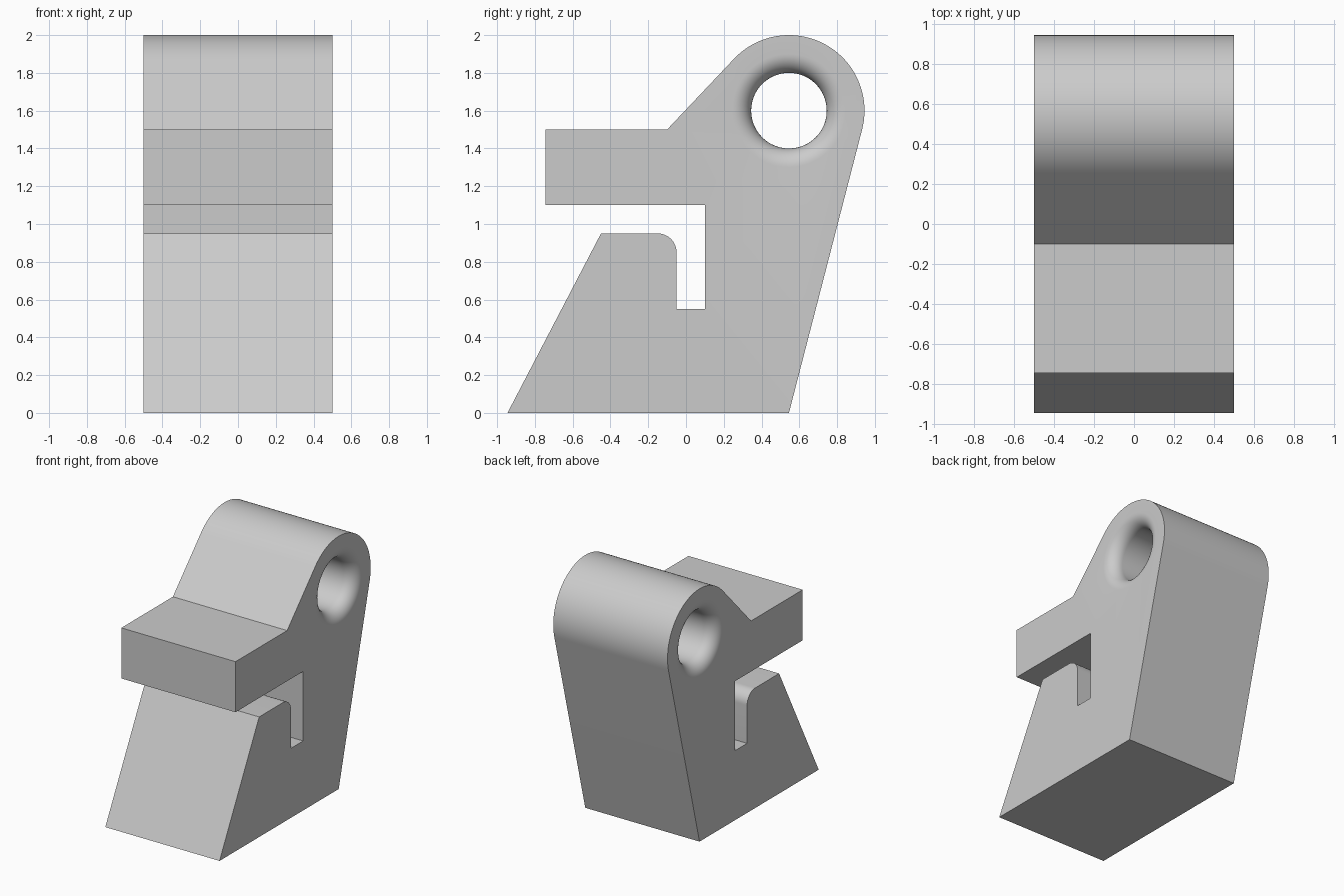
import bpy, bmesh
from math import sin, cos, pi, acos, atan2, hypot, radians

if "Cube" in bpy.data.objects:
    bpy.data.objects.remove(bpy.data.objects["Cube"], do_unlink=True)

HALF = 0.5                  # half the width
EYE = (0.545, 1.6)          # centre of the eye in y, z
EYE_R, HOLE_R, FILLET = 0.4, 0.2, 0.1


def arc(centre, radius, start, end, steps):
    return [(centre[0] + radius * cos(start + (end - start) * i / steps),
             centre[1] + radius * sin(start + (end - start) * i / steps))
            for i in range(steps + 1)]


def tangent_angle(point, side):
    """Angle on the eye where a line from the point touches it."""
    dy, dz = point[0] - EYE[0], point[1] - EYE[1]
    return atan2(dz, dy) + side * acos(EYE_R / hypot(dy, dz))


# Side outline: base, back, round eye, jaw, slot, foot
back_foot, jaw_root = (0.545, 0), (-0.1, 1.5)
outline = [(-0.945, 0), back_foot]
outline += arc(EYE, EYE_R, tangent_angle(back_foot, 1),
               tangent_angle(jaw_root, -1) + 2 * pi, 48)
outline += [jaw_root, (-0.745, 1.5), (-0.745, 1.1), (0.1, 1.1), (0.1, 0.55), (-0.05, 0.55)]
outline += arc((-0.15, 0.85), 0.1, 0, pi / 2, 12)
outline += [(-0.45, 0.95)]

bm = bmesh.new()


def ring(points, x):
    return [bm.verts.new((x, y, z)) for y, z in points]


def bridge(a, b):
    for i in range(len(a)):
        j = (i + 1) % len(a)
        bm.faces.new((a[i], a[j], b[j], b[i]))


# Outer walls
outer = [ring(outline, -HALF), ring(outline, HALF)]
bridge(*outer)

# Hole through the eye with rounded rims
section = [(HALF - FILLET + FILLET * cos(t), HOLE_R + FILLET - FILLET * sin(t))
           for t in (pi / 2 * i / 10 for i in range(11))]
section = [(-x, r) for x, r in section] + section[::-1]
rings = [ring(arc(EYE, r, 0, 2 * pi, 64)[:-1], x) for x, r in section]
for a, b in zip(rings, rings[1:]):
    bridge(a, b)

# Flat sides around the hole
for border, rim, nx in ((outer[0], rings[0], -1), (outer[1], rings[-1], 1)):
    edges = [bm.edges.get((loop[i - 1], loop[i]))
             for loop in (border, rim) for i in range(len(loop))]
    bmesh.ops.triangle_fill(bm, edges=edges, use_beauty=True, normal=(nx, 0, 0))

bmesh.ops.recalc_face_normals(bm, faces=bm.faces)
mesh = bpy.data.meshes.new("clamp_bracket")
bm.to_mesh(mesh)
bm.free()
bracket = bpy.data.objects.new("clamp_bracket", mesh)
bpy.context.collection.objects.link(bracket)

# Plain grey
grey = bpy.data.materials.new("light_grey")
grey.use_nodes = True
colour = (0.6, 0.6, 0.6, 1)
grey.diffuse_color = colour
grey.node_tree.nodes["Principled BSDF"].inputs["Base Color"].default_value = colour
mesh.materials.append(grey)

bpy.ops.object.select_all(action="DESELECT")
bracket.select_set(True)
bpy.context.view_layer.objects.active = bracket
bpy.ops.object.shade_smooth_by_angle(angle=radians(30))
